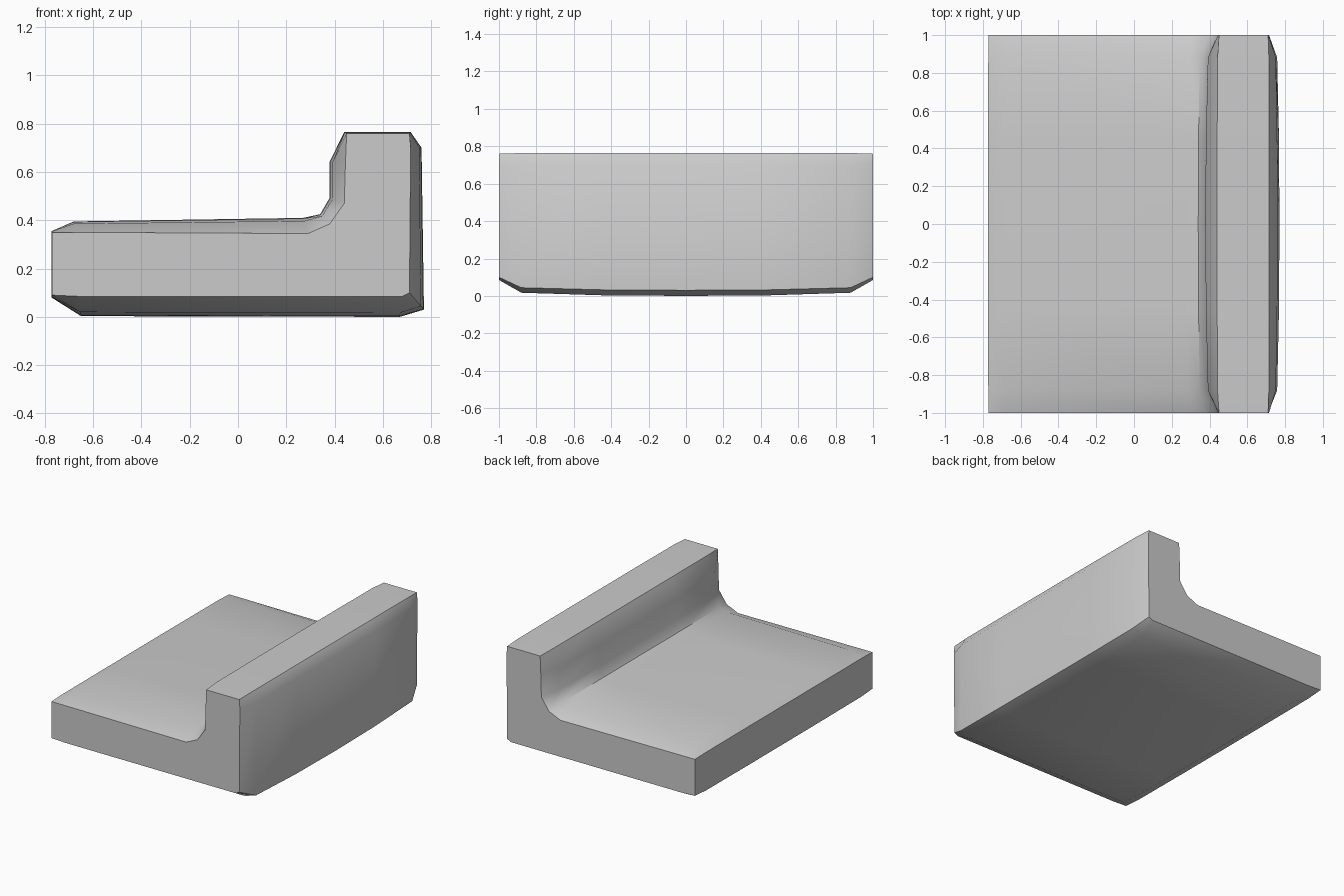
import bpy, bmesh, math

if "Cube" in bpy.data.objects:
    bpy.data.objects.remove(bpy.data.objects["Cube"])

# L-shaped cross-section (x, z): flat end cap and fuller middle, point for point
end = [(-0.77, 0.09), (-0.66, 0.085), (0.68, 0.085), (0.71, 0.10), (0.715, 0.70),
       (0.71, 0.76), (0.45, 0.76), (0.445, 0.64), (0.44, 0.47), (0.38, 0.385),
       (0.29, 0.345), (-0.68, 0.35), (-0.77, 0.35)]
mid = [(-0.772, 0.08), (-0.65, 0.003), (0.67, 0.0), (0.77, 0.03), (0.76, 0.70),
       (0.715, 0.765), (0.44, 0.765), (0.378, 0.64), (0.378, 0.49), (0.34, 0.425),
       (0.27, 0.41), (-0.68, 0.395), (-0.772, 0.355)]

# Stations along the length with the blend from end to middle
half = [(-1.0, 0.0), (-0.88, 0.8), (-0.45, 0.96)]
stations = half + [(0.0, 1.0)] + [(-y, t) for y, t in reversed(half)]

bm = bmesh.new()
rings = []
for y, t in stations:
    rings.append([bm.verts.new((a[0] + (b[0] - a[0]) * t, y, a[1] + (b[1] - a[1]) * t))
                  for a, b in zip(end, mid)])
n = len(end)
for r0, r1 in zip(rings, rings[1:]):
    for i in range(n):
        j = (i + 1) % n
        bm.faces.new((r0[i], r0[j], r1[j], r1[i]))
bm.faces.new(rings[0])
bm.faces.new(rings[-1])
bmesh.ops.recalc_face_normals(bm, faces=bm.faces)

mesh = bpy.data.meshes.new("stone_step")
bm.to_mesh(mesh)
bm.free()
step = bpy.data.objects.new("stone_step", mesh)
bpy.context.collection.objects.link(step)

# Smooth faces, sharp end rims
bpy.context.view_layer.objects.active = step
step.select_set(True)
bpy.ops.object.shade_smooth_by_angle(angle=math.radians(40))
